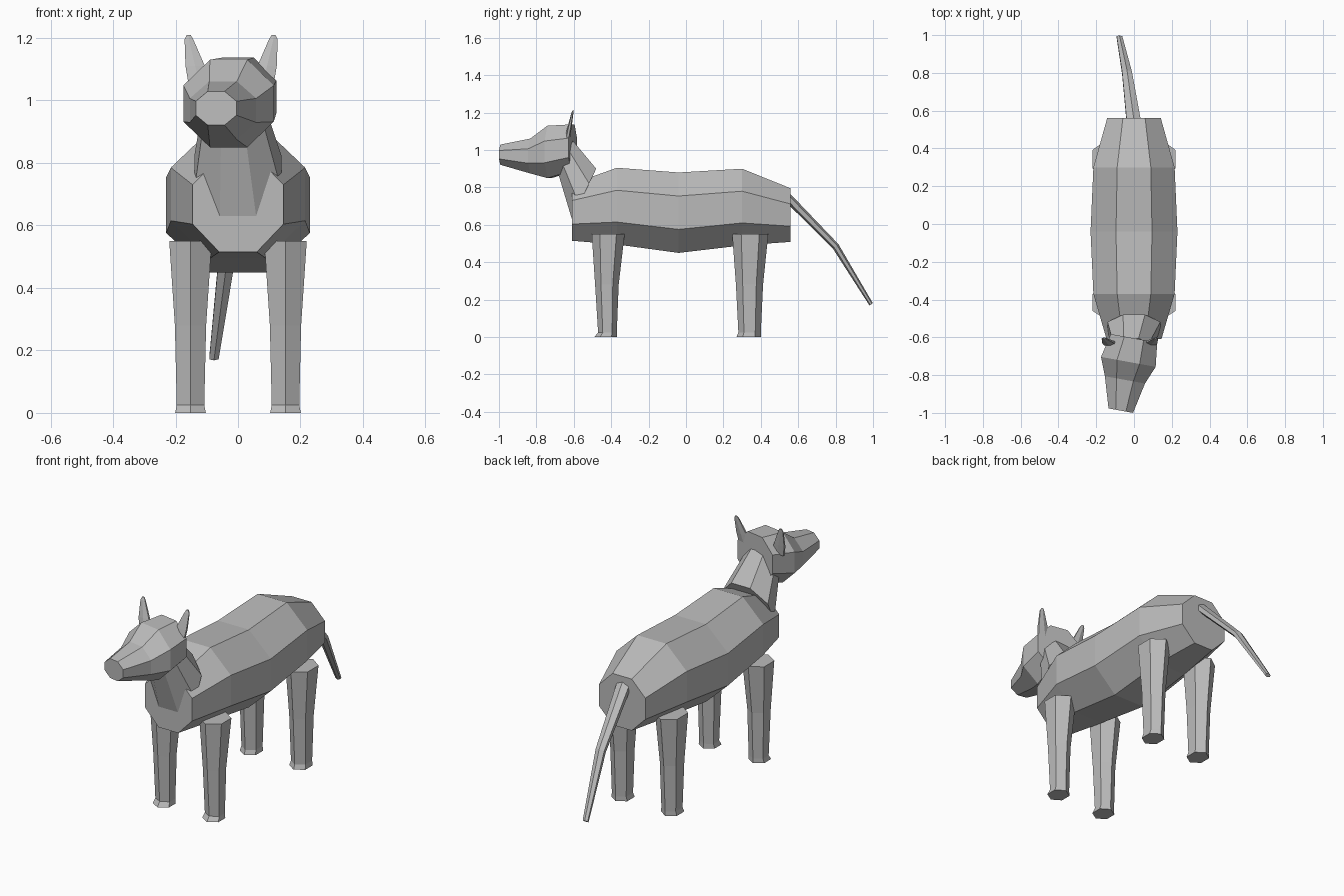
import bpy, bmesh
from math import cos, sin, pi
from mathutils import Vector

cube = bpy.data.objects.get("Cube")
if cube:
    bpy.data.objects.remove(cube, do_unlink=True)

GREY = (0.5, 0.5, 0.5, 1)
mat = bpy.data.materials.new("plain grey")
mat.use_nodes = True
mat.diffuse_color = GREY
mat.node_tree.nodes["Principled BSDF"].inputs["Base Color"].default_value = GREY

X, Y, Z = Vector((1, 0, 0)), Vector((0, 1, 0)), Vector((0, 0, 1))


def loft(name, sides, stations):
    """Skin a closed tube through rings given as (centre, half extent u, half extent v)."""
    angles = [pi / sides + 2 * pi * k / sides for k in range(sides)]
    cu = max(cos(a) for a in angles)
    cv = max(sin(a) for a in angles)
    bm = bmesh.new()
    rings = []
    for c, u, v in stations:
        rings.append([bm.verts.new(Vector(c) + u * cos(a) / cu + v * sin(a) / cv)
                      for a in angles])
    for lower, upper in zip(rings, rings[1:]):
        for i in range(sides):
            j = (i + 1) % sides
            bm.faces.new((lower[i], lower[j], upper[j], upper[i]))
    bm.faces.new(rings[0])
    bm.faces.new(rings[-1])
    bmesh.ops.recalc_face_normals(bm, faces=bm.faces)
    mesh = bpy.data.meshes.new(name)
    bm.to_mesh(mesh)
    bm.free()
    mesh.materials.append(mat)
    obj = bpy.data.objects.new(name, mesh)
    bpy.context.collection.objects.link(obj)
    return obj


# Body: octagonal barrel from chest to rump (y, z, half width, half height)
body = [(-.61, .667, .145, .152), (-.37, .70, .215, .205), (-.04, .665, .23, .215),
        (.30, .695, .215, .205), (.56, .652, .142, .143)]
loft("body", 8, [((0, y, z), X * w, Z * h) for y, z, w, h in body])

# Legs: tapered hexagons with a small flared foot (z, half width, front y, back y)
front_leg = [(0, .049, -.49, -.368), (.025, .044, -.47, -.37),
             (.28, .05, -.486, -.36), (.55, .068, -.504, -.328)]
back_leg = [(0, .049, .27, .40), (.025, .044, .28, .40),
            (.28, .05, .267, .412), (.55, .068, .247, .44)]
for side, s in (("left", 1), ("right", -1)):
    for part, rows in (("front_leg", front_leg), ("back_leg", back_leg)):
        loft(f"{side}_{part}", 6,
             [((s * .152, (a + b) / 2, z), X * w, Y * (b - a) / 2) for z, w, a, b in rows])

# Tail: thin flattened strand drooping backwards
droop = Vector((0, .77, .64))
tail = [((0, .53, .76), .038, .024), ((-.037, .80, .485), .026, .019),
        ((-.077, .99, .175), .015, .011)]
loft("tail", 6, [(c, X * w, droop * t) for c, w, t in tail])

# Neck: octagonal, leaning forward out of the chest
loft("neck", 8, [((0, -.545, .765), X * .14, Vector((0, .065, .135))),
                 ((-.015, -.645, .965), X * .095, Vector((0, .04, .085)))])

# Head: octagonal, turned slightly to its right (x, y, z, half width, half height)
turn = Vector((cos(.18), -sin(.18), 0))
head = [(0, -.605, 1.012, .125, .125), (-.03, -.73, .99, .147, .14),
        (-.048, -.825, .968, .108, .093), (-.07, -.988, .975, .066, .054)]
loft("head", 8, [((x, y, z), turn * w, Z * h) for x, y, z, w, h in head])

# Ears: slim flat spikes either side of the head's centre line
for side, s in (("left", 1), ("right", -1)):
    ear = [(.10, -.636, 1.05, .036, .014), (.115, -.625, 1.11, .031, .012),
           (.135, -.608, 1.195, .014, .006), (.136, -.604, 1.21, .006, .004)]
    loft(f"{side}_ear", 6, [((-.022 + s * x, y, z), X * w, Y * t) for x, y, z, w, t in ear])
